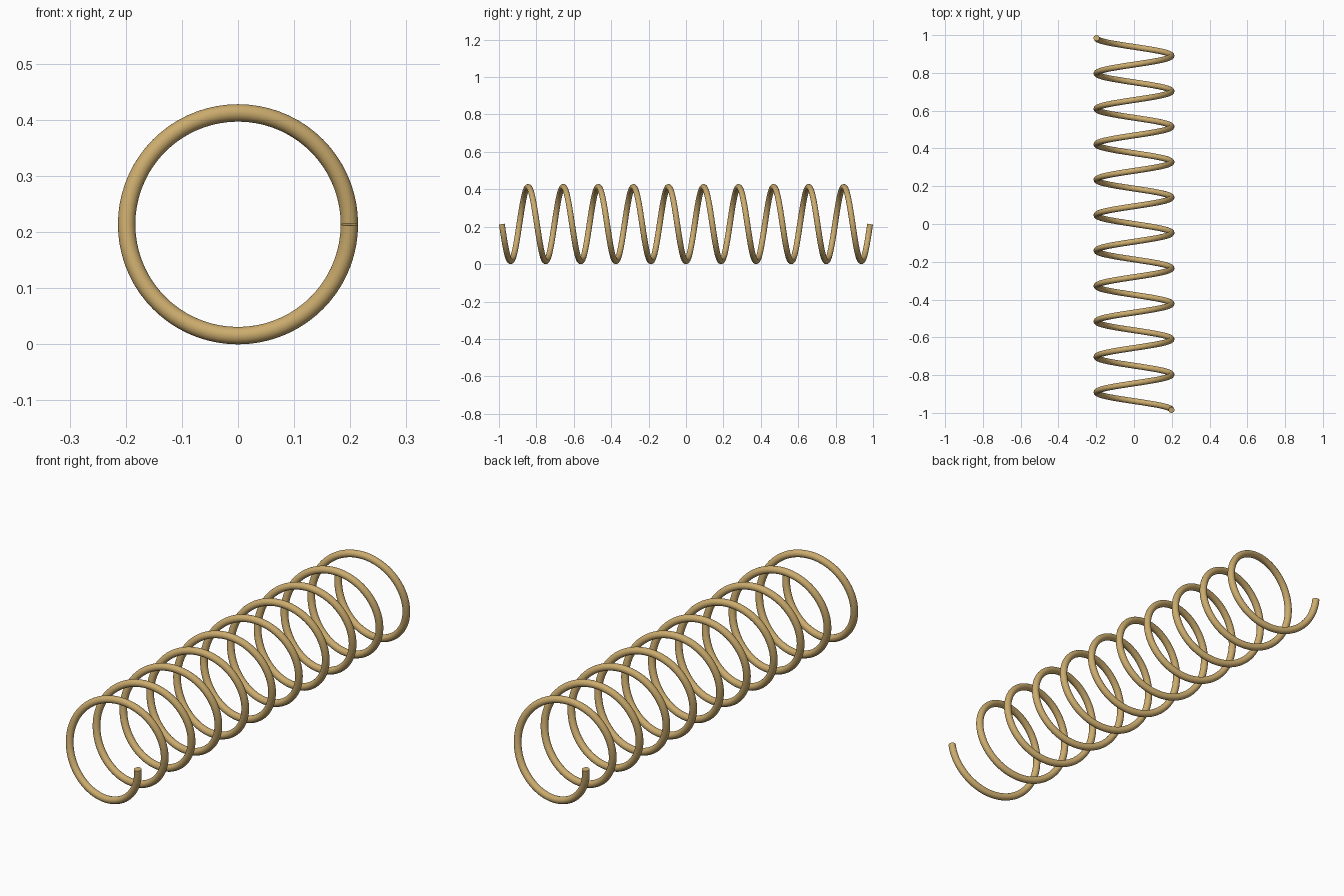
import bpy, bmesh, math
from mathutils import Vector

if "Cube" in bpy.data.objects:
    bpy.data.objects.remove(bpy.data.objects["Cube"])

COIL_R = 0.1985      # centreline radius of the coil
WIRE_R = 0.0155      # wire radius
TURNS = 10.5
HALF = 1.0 - WIRE_R  # centreline half length along y
STEPS = 72           # rings per turn
SIDES = 24           # sides of the wire

brass = bpy.data.materials.new("brass")
brass.diffuse_color = (0.60, 0.41, 0.155, 1.0)
brass.use_nodes = True
brass.node_tree.nodes["Principled BSDF"].inputs["Base Color"].default_value = brass.diffuse_color

# Coil wire: a circle swept along a helix around the y axis
bm = bmesh.new()
count = int(TURNS * STEPS)
slope = 2 * HALF / (TURNS * 2 * math.pi)
rings = []
for i in range(count + 1):
    a = 2 * math.pi * i / STEPS
    radial = Vector((math.cos(a), 0, -math.sin(a)))
    tangent = Vector((-COIL_R * math.sin(a), slope, -COIL_R * math.cos(a))).normalized()
    side = tangent.cross(radial)
    centre = radial * COIL_R + Vector((0, -HALF + slope * a, COIL_R + WIRE_R))
    ring = []
    for k in range(SIDES):
        b = 2 * math.pi * k / SIDES
        ring.append(bm.verts.new(centre + WIRE_R * (math.cos(b) * radial + math.sin(b) * side)))
    rings.append(ring)
for r0, r1 in zip(rings, rings[1:]):
    for k in range(SIDES):
        n = (k + 1) % SIDES
        bm.faces.new((r0[k], r0[n], r1[n], r1[k]))

# Flat cut ends
bm.faces.new(rings[0][::-1])
bm.faces.new(rings[-1])
bmesh.ops.recalc_face_normals(bm, faces=bm.faces)

mesh = bpy.data.meshes.new("coil_spring")
bm.to_mesh(mesh)
bm.free()
mesh.materials.append(brass)
spring = bpy.data.objects.new("coil_spring", mesh)
bpy.context.collection.objects.link(spring)
bpy.context.view_layer.objects.active = spring
spring.select_set(True)
bpy.ops.object.shade_smooth_by_angle(angle=math.radians(40))
